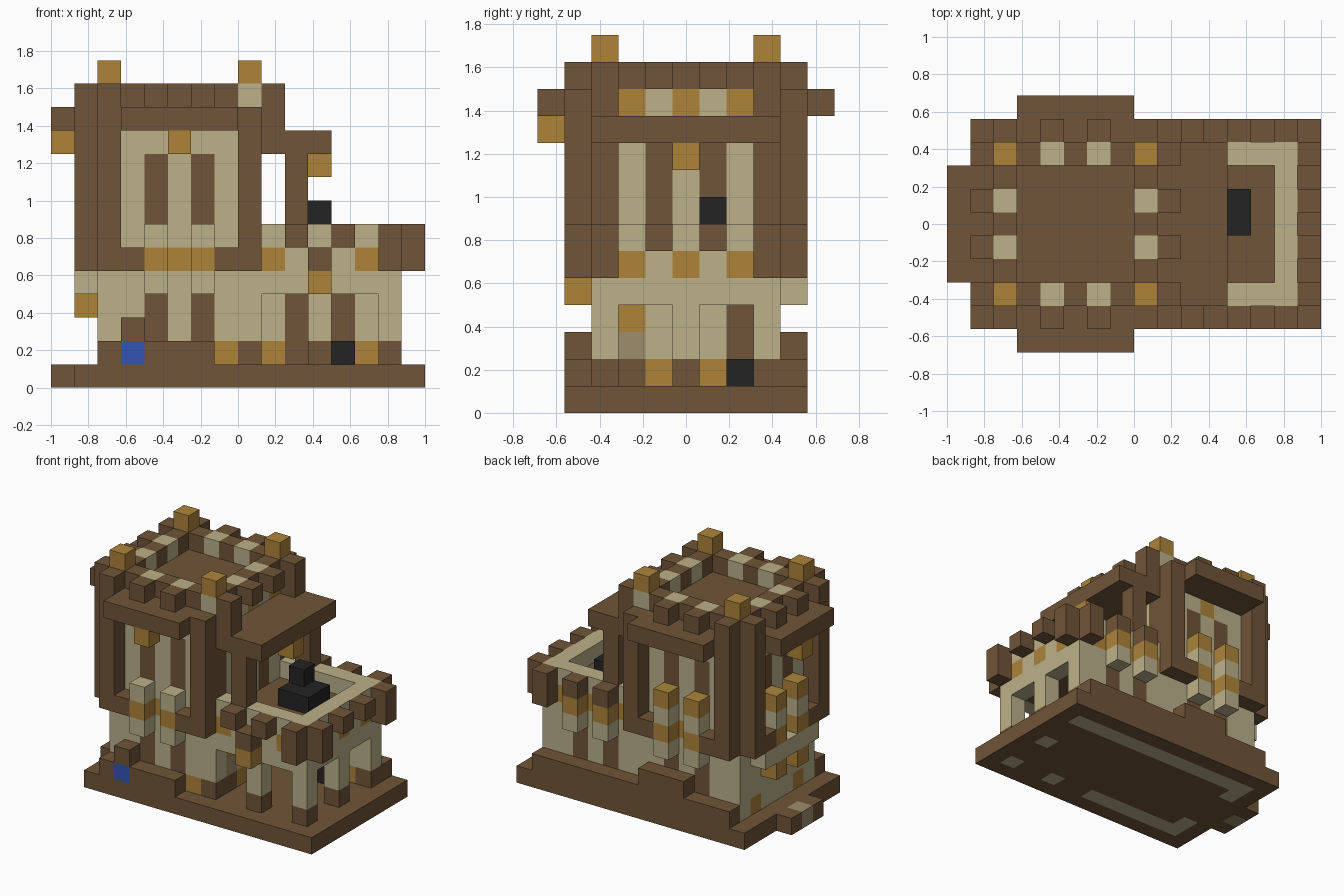
import bpy
import bmesh
from mathutils import Vector

cube = bpy.data.objects.get("Cube")
if cube:
    bpy.data.objects.remove(cube, do_unlink=True)

UNIT = 0.125
ORIGIN = Vector((-1, -0.6875, 0))
PALETTE = {
    "brown": (0.162, 0.089, 0.040),
    "tan": (0.503, 0.440, 0.254),
    "gold": (0.418, 0.231, 0.042),
    "black": (0.017, 0.017, 0.017),
    "blue": (0.034, 0.089, 0.434),
    "taupe": (0.342, 0.266, 0.150),
}
BROWN, TAN, GOLD, BLACK, BLUE, TAUPE = PALETTE
blocks = {}  # grid cell -> (part, colour); later fills replace earlier ones


def cells(a):
    """A number is one cell, a tuple an inclusive span, a list single cells."""
    if isinstance(a, int):
        return [a]
    return range(a[0], a[1] + 1) if isinstance(a, tuple) else a


def fill(part, colour, x, y, z):
    for i in cells(x):
        for j in cells(y):
            for k in cells(z):
                blocks[i, j, k] = (part, colour)


FULL = (2, 8)
INNER = (3, 7)
SIDES = [2, 8]
OUTER = [1, 9]
PAIR = [4, 6]

# Base slab, entrance step and foundations
fill("base", BROWN, (1, 15), (1, 9), 0)
fill("base", BROWN, 0, (4, 6), 0)
fill("base", TAUPE, 0, 5, 0)
fill("base", TAN, (2, 14), 8, 0)
fill("base", TAN, FULL, 2, 0)
fill("base", TAN, 2, [3, 7], 0)
fill("base", TAN, 11, 2, 0)
fill("base", TAN, 14, [2, 5], 0)

# Low steps along the front and back walls
fill("front_step", BROWN, (2, 6), 1, 1)
fill("front_step", BROWN, 3, 1, 2)
fill("front_step", BLUE, 3, 1, 1)
fill("back_step", BROWN, (2, 14), 9, 1)
fill("back_step", BROWN, (5, 7), 9, 2)

# Lower storey of the tower
fill("lower_tower", TAN, FULL, FULL, (1, 4))
fill("lower_tower", BROWN, PAIR, SIDES, [2, 3])
fill("lower_tower", BROWN, 8, FULL, 1)
fill("lower_tower", GOLD, 7, 2, 1)
fill("lower_tower", GOLD, 2, [3, 7], 1)
fill("lower_tower", GOLD, 8, PAIR, 1)
fill("lower_tower", BROWN, 8, 7, [2, 3])
fill("lower_tower", TAUPE, 8, 3, 2)
fill("lower_tower", GOLD, 8, 3, 3)

# Upper storey with striped windows on every side
fill("upper_tower", TAN, FULL, FULL, (5, 10))
fill("upper_tower", BROWN, FULL, SIDES, 5)
fill("upper_tower", BROWN, 2, FULL, 5)
fill("upper_tower", GOLD, (4, 6), SIDES, 5)
fill("upper_tower", GOLD, 2, (4, 6), 5)
fill("upper_tower", BROWN, PAIR, SIDES, (7, 9))
fill("upper_tower", BROWN, 2, PAIR, (7, 9))
fill("upper_tower", BROWN, 8, PAIR, (6, 9))
fill("upper_tower", GOLD, 5, SIDES, 10)

# Corner posts and the short sills between them
fill("corner_posts", BROWN, SIDES, SIDES, (5, 11))
fill("corner_posts", BROWN, 2, OUTER, (5, 12))
fill("corner_posts", BROWN, 1, SIDES, (5, 12))
fill("corner_posts", BROWN, 8, OUTER, (5, 11))
fill("sills", BROWN, [3, 7], OUTER, 5)
fill("sills", BROWN, 1, [3, 7], 5)

# Window brackets
for level, colour in zip((4, 5, 6), (TAN, GOLD, TAN)):
    fill("front_brackets", colour, PAIR, 1, level)
    fill("back_brackets", colour, PAIR, 9, level)
    fill("side_brackets", colour, 1, PAIR, level)
fill("back_brackets", GOLD, PAIR, 9, 7)
fill("side_brackets", GOLD, 1, PAIR, [3, 7])
fill("side_ledge", TAN, 1, INNER, 4)

# Tower roof, eaves and hanging lanterns
fill("tower_roof", BROWN, FULL, (1, 9), 11)
fill("tower_roof", BROWN, 1, FULL, 11)
fill("tower_roof", GOLD, 8, [3, 5, 7], 11)
fill("tower_roof", TAN, 8, PAIR, 11)
fill("eaves", BROWN, INNER, [0, 10], 11)
fill("eaves", BROWN, 0, INNER, 11)
fill("lanterns", GOLD, 5, 0, 10)
fill("lanterns", GOLD, 0, 5, 10)

# Battlements and corner finials
fill("battlements", BROWN, FULL, SIDES, 12)
fill("battlements", BROWN, SIDES, FULL, 12)
fill("battlements", TAN, PAIR, SIDES, 12)
fill("battlements", TAN, SIDES, PAIR, 12)
fill("battlements", TAN, SIDES, SIDES, 12)
fill("battlements", BROWN, PAIR, OUTER, 12)
fill("battlements", BROWN, [1, 9], PAIR, 12)
fill("battlements", BROWN, 9, SIDES, [11, 12])
fill("finials", GOLD, SIDES, SIDES, 13)

# Porch: back wall, pillars and lintel
fill("porch_wall", TAN, (9, 14), 8, (1, 4))
fill("porch_wall", BROWN, [10, 12], 8, (1, 3))
fill("porch_wall", GOLD, [9, 13], 8, 1)
for x, y in ((11, 2), (14, 2), (14, 5), (14, 8)):
    fill("porch_pillars", TAN, x, y, (2, 3))
    fill("porch_pillars", BROWN, x, y, 1)
fill("porch_lintel", TAN, (9, 14), SIDES, 4)
fill("porch_lintel", TAN, 14, FULL, 4)

# Terrace floor and its parapet
fill("terrace_floor", BROWN, (9, 13), INNER, [4, 5])
fill("parapet", TAN, (9, 14), SIDES, [5, 6])
fill("parapet", TAN, 14, FULL, [5, 6])
fill("parapet", GOLD, [9, 11, 13], SIDES, 5)
fill("parapet", GOLD, 14, [3, 5, 7], 5)

# Outer blocks of the parapet
fill("parapet_blocks", BROWN, [10, 12], OUTER, 6)
fill("parapet_blocks", BROWN, 15, PAIR, 6)
fill("parapet_blocks", BROWN, 14, OUTER, [5, 6])
fill("parapet_blocks", BROWN, 15, SIDES, [5, 6])
fill("parapet_blocks", BROWN, 11, 1, 5)
fill("parapet_blocks", GOLD, 11, 1, 4)
fill("parapet_blocks", GOLD, [10, 12], 9, 5)
fill("parapet_blocks", TAN, [10, 12], 9, 4)

# Terrace canopy on two posts, with a lantern
fill("canopy", BROWN, (8, 11), FULL, 10)
fill("canopy_posts", BROWN, 10, SIDES, (7, 9))
fill("canopy_lantern", GOLD, 11, 5, 9)

# Black stove on the terrace and pot in the porch
fill("stove", BLACK, [11, 12], [5, 6], 6)
fill("stove", BLACK, 11, 6, 7)
fill("pot", BLACK, 12, 7, 1)

# One material per colour
materials = {}
for name, rgb in PALETTE.items():
    mat = bpy.data.materials.new(name)
    mat.use_nodes = True
    mat.diffuse_color = (*rgb, 1)
    shader = next(n for n in mat.node_tree.nodes if n.type == "BSDF_PRINCIPLED")
    shader.inputs["Base Color"].default_value = (*rgb, 1)
    shader.inputs["Roughness"].default_value = 0.9
    materials[name] = mat


def build(part):
    """Make one object from the exposed block faces of a part."""
    bm = bmesh.new()
    used = []
    for cell, (owner, colour) in blocks.items():
        if owner != part:
            continue
        if colour not in used:
            used.append(colour)
        for axis in range(3):
            for sign in (-1, 1):
                normal = Vector((0, 0, 0))
                normal[axis] = sign
                beside = tuple(int(c + n) for c, n in zip(cell, normal))
                if beside in blocks:
                    continue
                u = Vector((0, 0, 0))
                u[(axis + 1) % 3] = 0.5
                v = normal.cross(u)
                mid = Vector(cell) + Vector((0.5, 0.5, 0.5)) + normal / 2
                corners = (mid - u - v, mid + u - v, mid + u + v, mid - u + v)
                face = bm.faces.new([bm.verts.new(ORIGIN + c * UNIT) for c in corners])
                face.material_index = used.index(colour)
    bmesh.ops.remove_doubles(bm, verts=bm.verts, dist=UNIT / 100)
    mesh = bpy.data.meshes.new(part)
    bm.to_mesh(mesh)
    bm.free()
    for colour in used:
        mesh.materials.append(materials[colour])
    bpy.context.collection.objects.link(bpy.data.objects.new(part, mesh))


for part in sorted({owner for owner, _ in blocks.values()}):
    build(part)
